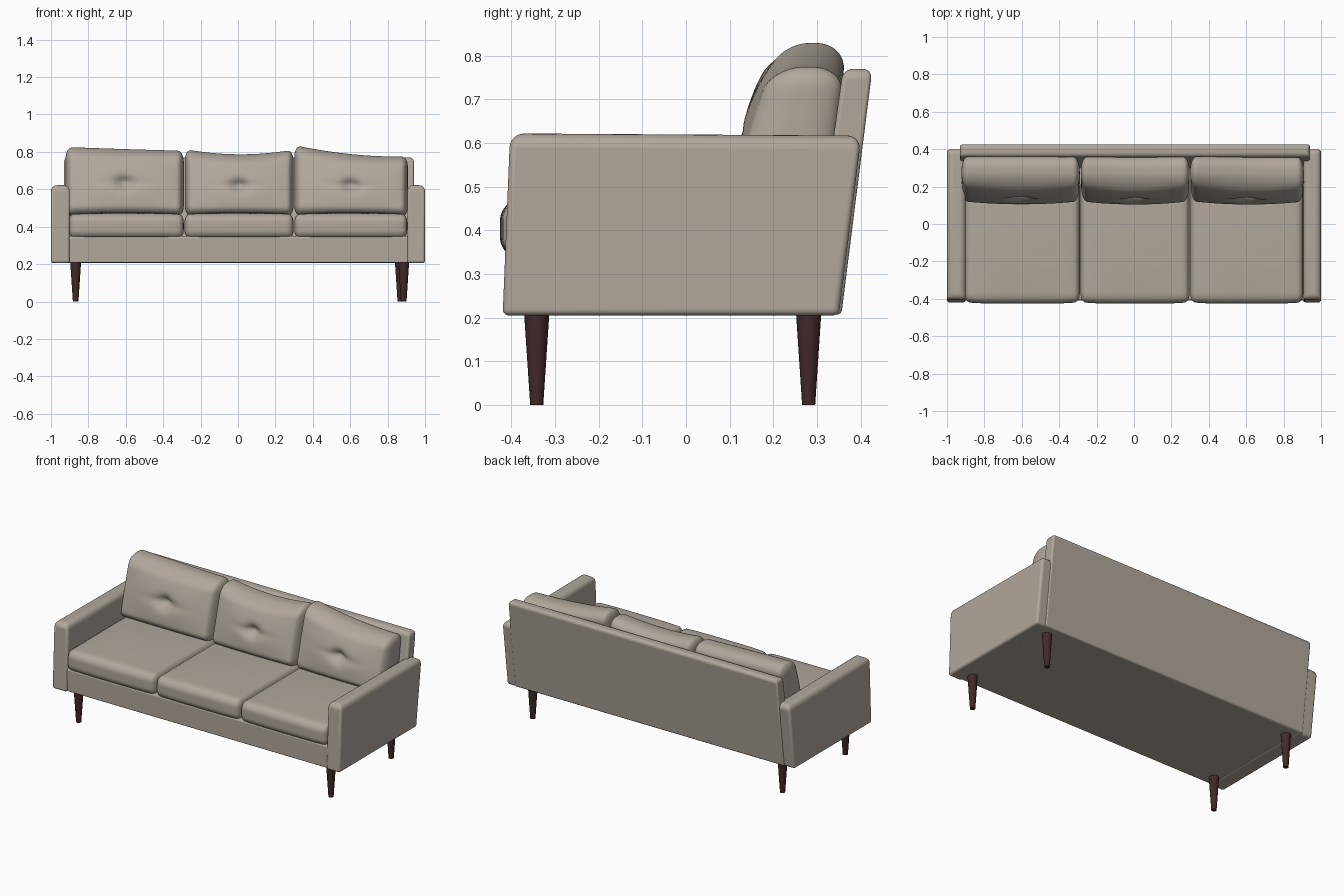
import bpy, bmesh, math
from mathutils import Vector

if "Cube" in bpy.data.objects:
    bpy.data.objects.remove(bpy.data.objects["Cube"])


def material(name, rgb):
    m = bpy.data.materials.new(name)
    m.diffuse_color = (*rgb, 1)
    m.use_nodes = True
    m.node_tree.nodes["Principled BSDF"].inputs["Base Color"].default_value = m.diffuse_color
    return m


FABRIC = material("warm grey fabric", (0.44, 0.39, 0.335))
WOOD = material("dark red brown wood", (0.055, 0.022, 0.022))


def make_object(name, bm, mat, angle=40):
    bmesh.ops.recalc_face_normals(bm, faces=bm.faces[:])
    me = bpy.data.meshes.new(name)
    bm.to_mesh(me)
    bm.free()
    me.materials.append(mat)
    ob = bpy.data.objects.new(name, me)
    bpy.context.collection.objects.link(ob)
    bpy.ops.object.select_all(action='DESELECT')
    ob.select_set(True)
    bpy.context.view_layer.objects.active = ob
    bpy.ops.object.shade_smooth_by_angle(angle=math.radians(angle))
    return ob


def slab(name, profile, x0, x1, width, soft_above):
    """Side profile (y, z) extruded along x; edges above soft_above get the full rounding."""
    bm = bmesh.new()
    a = [bm.verts.new((x0, y, z)) for y, z in profile]
    b = [bm.verts.new((x1, y, z)) for y, z in profile]
    bm.faces.new(a)
    bm.faces.new(b[::-1])
    n = len(profile)
    for i in range(n):
        j = (i + 1) % n
        bm.faces.new((a[i], b[i], b[j], a[j]))
    layer = bm.edges.layers.float.new("bevel_weight_edge")
    for e in bm.edges:
        e[layer] = 1.0 if min(v.co.z for v in e.verts) > soft_above else 0.45
    ob = make_object(name, bm, FABRIC)
    mod = ob.modifiers.new("rounding", 'BEVEL')
    mod.limit_method = 'WEIGHT'
    mod.width = width
    mod.segments = 6
    return ob


def cushion(name, lo, hi, radii, cuts, shape):
    """Rounded box, then moved point by point by shape(co, unit_position)."""
    bm = bmesh.new()
    bmesh.ops.create_cube(bm, size=2)
    bmesh.ops.subdivide_edges(bm, edges=bm.edges[:], cuts=cuts, use_grid_fill=True)
    c = [(l + h) / 2 for l, h in zip(lo, hi)]
    half = [(h - l) / 2 for l, h in zip(lo, hi)]
    for v in bm.verts:
        p = [math.sin(t * math.pi / 2) * h for t, h in zip(v.co, half)]
        q = [max(r - h, min(h - r, t)) for t, h, r in zip(p, half, radii)]
        d = Vector([(t - s) / r for t, s, r in zip(p, q, radii)]).normalized()
        p = [s + r * t for s, r, t in zip(q, radii, d)]
        unit = [t / h for t, h in zip(p, half)]
        v.co = shape(Vector([t + k for t, k in zip(p, c)]), unit)
    make_object(name, bm, FABRIC, 60)


# Arms
arm_profile = [(-0.42, 0.205), (-0.403, 0.622), (0.402, 0.617), (0.35, 0.205)]
slab("left_arm", arm_profile, -1.0, -0.9, 0.032, 0.5)
slab("right_arm", arm_profile, 0.905, 1.0, 0.032, 0.5)

# Base and leaning back panel
slab("base", [(-0.408, 0.208), (-0.408, 0.35), (0.32, 0.35), (0.32, 0.208)],
     -0.92, 0.92, 0.012, 0.3)
slab("back_panel", [(0.28, 0.207), (0.36, 0.77), (0.427, 0.77), (0.356, 0.207)],
     -0.93, 0.94, 0.022, 0.5)


# Seat cushions, softly crowned
def seat_shape(co, u):
    dome = (1 - u[0] ** 2) * (1 - u[1] ** 2)
    if u[2] > 0:
        co.z += 0.012 * dome * u[2]
    if u[1] < 0:
        co.y += 0.008 * u[0] ** 4 * -u[1]
    return co


spans = [("left", -0.905, -0.29), ("middle", -0.286, 0.297), ("right", 0.301, 0.905)]
for side, x0, x1 in spans:
    cushion(side + "_seat_cushion", (x0, -0.426, 0.338), (x1, 0.25, 0.468),
            (0.03, 0.045, 0.045), 23, seat_shape)


# Back cushions: leaning, bulging, tufted in the middle, uneven top edge
def back_shape(tops):
    left, mid, right = tops

    def shape(co, u):
        x, y, z = u
        top = mid + (right - left) / 2 * x + ((left + right) / 2 - mid) * x * x
        co.z = 0.455 + (co.z - 0.455) * (top - 0.455) / 0.365
        s = (y + 1) / 2
        co.y += (0.28 - 0.15 * s) * (co.z - 0.64)
        if y < 0:
            bulge = 0.032 * (1 - x * x) * (1 - z * z)
            dx, dz = x * 0.3, (z + 0.0) * 0.18
            tuft = 0.035 * math.exp(-(dx * dx + dz * dz) / 0.0016)
            crease = 0.012 * math.exp(-(dz / 0.022) ** 2 - (dx / 0.11) ** 2)
            co.y += (tuft + crease - bulge) * -y
        return co
    return shape


back_tops = [(0.826, 0.815, 0.806), (0.815, 0.787, 0.812), (0.836, 0.788, 0.775)]
back_spans = [(-0.922, -0.29), (-0.284, 0.297), (0.301, 0.908)]
for (side, _, _), (x0, x1), tops in zip(spans, back_spans, back_tops):
    cushion(side + "_back_cushion", (x0, 0.158, 0.455), (x1, 0.345, 0.82),
            (0.035, 0.085, 0.06), 41, back_shape(tops))

# Tapered legs
legs = [("front_left_leg", -0.868, -0.342), ("back_left_leg", -0.868, 0.281),
        ("front_right_leg", 0.886, -0.342), ("back_right_leg", 0.868, 0.281)]
for name, x, y in legs:
    bm = bmesh.new()
    bmesh.ops.create_cone(bm, cap_ends=True, segments=24, radius1=0.015,
                          radius2=0.029, depth=0.212)
    bmesh.ops.translate(bm, verts=bm.verts[:], vec=(x, y, 0.106))
    make_object(name, bm, WOOD)
